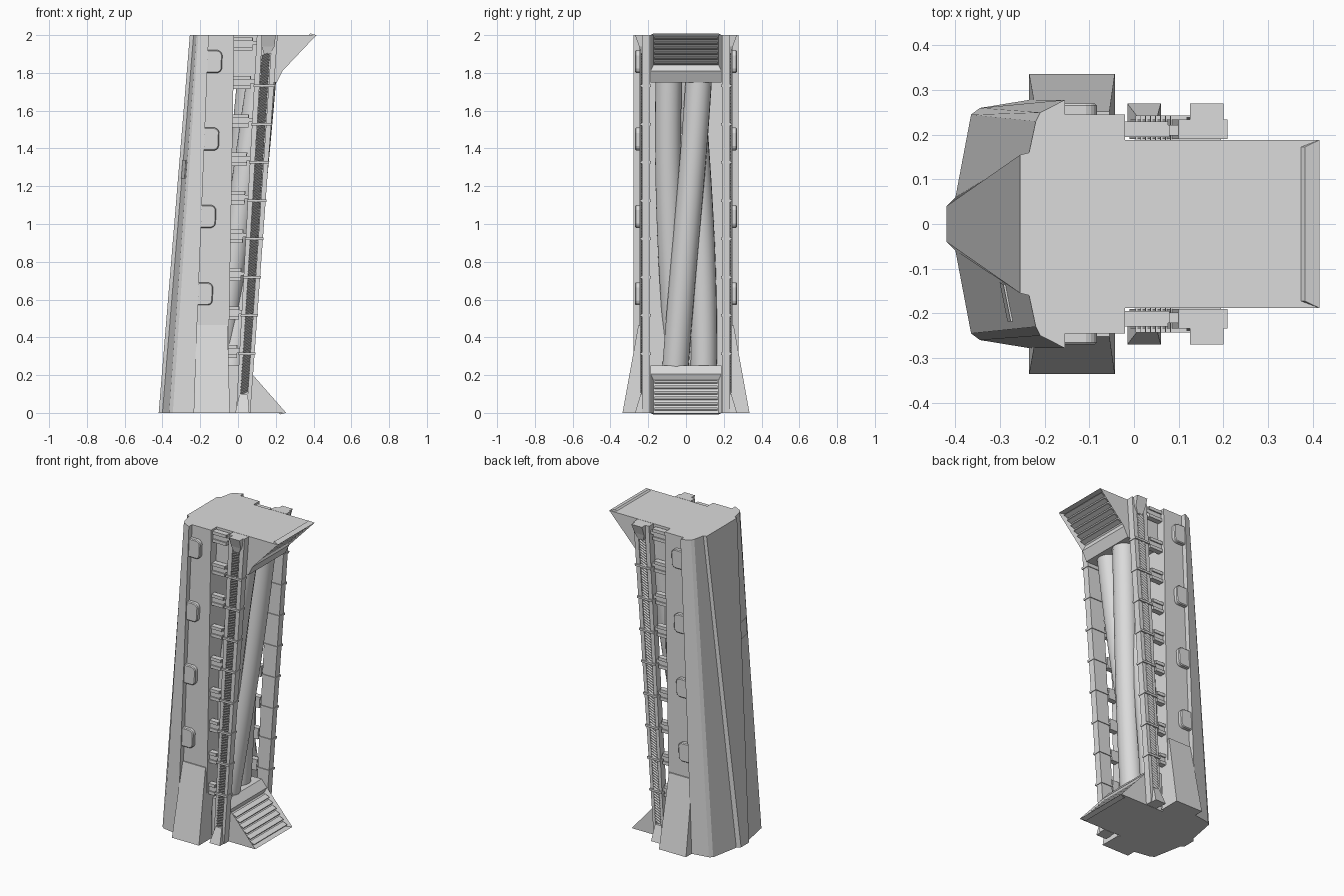
import bpy
import bmesh
import math
from mathutils import Vector

cube = bpy.data.objects.get("Cube")
if cube:
    bpy.data.objects.remove(cube)

# One plain gray for the whole model
SHADE = (.71, .71, .71, 1)
GRAY = bpy.data.materials.new("light gray")
GRAY.use_nodes = True
GRAY.diffuse_color = SHADE
GRAY.node_tree.nodes["Principled BSDF"].inputs["Base Color"].default_value = SHADE


def finish(name, bm, mirror=False, bevel=0):
    bmesh.ops.recalc_face_normals(bm, faces=bm.faces)
    mesh = bpy.data.meshes.new(name)
    bm.to_mesh(mesh)
    bm.free()
    mesh.materials.append(GRAY)
    ob = bpy.data.objects.new(name, mesh)
    bpy.context.collection.objects.link(ob)
    if bevel:
        mod = ob.modifiers.new("Bevel", "BEVEL")
        mod.width = bevel
        mod.segments = 1
    if mirror:
        mod = ob.modifiers.new("Mirror", "MIRROR")
        mod.use_axis = (False, True, False)


def bridge(bm, ring_a, ring_b):
    """Closed solid between two matching rings of points."""
    a = [bm.verts.new(p) for p in ring_a]
    b = [bm.verts.new(p) for p in ring_b]
    bm.faces.new(a)
    bm.faces.new(b)
    for i in range(len(a)):
        j = (i + 1) % len(a)
        bm.faces.new((a[i], a[j], b[j], b[i]))


def bar(bm, z0, z1, xs0, xs1, ys0, ys1=None):
    """Leaning block: x and y ranges at its bottom and its top."""
    ys1 = ys1 or ys0

    def ring(z, x, y):
        return [(x[0], y[0], z), (x[1], y[0], z), (x[1], y[1], z), (x[0], y[1], z)]
    bridge(bm, ring(z0, xs0, ys0), ring(z1, xs1, ys1))


def prism(bm, points, y0, y1):
    bridge(bm, [(x, y0, z) for x, z in points], [(x, y1, z) for x, z in points])


def lerp(a, b, t):
    return a + (b - a) * t


# Faceted main hull, tapering from a narrow prow below to a wide one above
low = [(-.42, .04), (-.40, .06), (-.365, .245), (-.345, .26), (-.235, .278), (-.235, .245), (-.055, .245)]
high = [(-.255, .155), (-.235, .16), (-.22, .23), (-.21, .25), (-.155, .278), (-.155, .245), (-.02, .245)]


def section(half, z):
    return [(x, y, z) for x, y in half] + [(x, -y, z) for x, y in reversed(half)]


bm = bmesh.new()
bridge(bm, section(low, 0), section(high, 2))
finish("main_hull", bm)


# Thin hatch on one prow facet
def facet_strip(z, off):
    p = [Vector(low[i]).lerp(Vector(high[i]), z / 2) for i in (1, 2)]
    return [(v.x - off, -v.y, z) for v in (p[0].lerp(p[1], .08), p[0].lerp(p[1], .85))]


bm = bmesh.new()
bridge(bm, facet_strip(1.24, .005) + facet_strip(1.24, -.004)[::-1],
       facet_strip(1.34, .005) + facet_strip(1.34, -.004)[::-1])
finish("prow_hatch", bm)

# Rounded side tabs along the hull edge
bm = bmesh.new()
for i in range(4):
    z = .57 + .41 * i
    left, right = lerp(-.235, -.155, z / 2) - .01, -.135 + .0165 * i
    c = .022
    prism(bm, [(left, z), (right - c, z), (right - c * .3, z + c * .3), (right, z + c),
               (right + .003, z + .12 - c), (right - c * .3, z + .12 - c * .3),
               (right - c, z + .12), (left, z + .12)], .235, .27)
finish("side_tabs", bm, mirror=True, bevel=.005)

# Flared feet at the bottom of the hull
bm = bmesh.new()
bar(bm, 0, .465, (-.235, -.043), (-.22, -.055), (.2, .336), (.2, .252))
finish("flared_feet", bm, mirror=True)


# Vent housings with a recessed opening and slanted louvers
def vent(name, outline, a, b, tilt):
    bm = bmesh.new()
    prism(bm, outline, -.188, .188)
    bmesh.ops.recalc_face_normals(bm, faces=bm.faces)
    bm.normal_update()
    start, end = Vector((a[0], 0, a[1])), Vector((b[0], 0, b[1]))
    mid = (start + end) / 2
    face = min(bm.faces, key=lambda f: (f.calc_center_median() - mid).length)
    n = face.normal.copy()
    bmesh.ops.inset_individual(bm, faces=[face], thickness=.022, depth=-.03)
    finish(name + "_housing", bm)
    d = (end - start).normalized()
    length = (end - start).length - .044
    across = (d + n * tilt).normalized()
    thick = across.cross(Vector((0, 1, 0))) * .003
    w = across * length / 14
    bm = bmesh.new()
    for i in range(6):
        c = start + d * (.022 + length * (i + .5) / 6) - n * .016
        prism(bm, [(p.x, p.z) for p in (c - w - thick, c + w - thick, c + w + thick, c - w + thick)],
              -.168, .168)
    finish(name + "_louvers", bm)


vent("top_vent", [(-.1, 2), (.415, 2), (.235, 1.81), (.205, 1.75), (-.1, 1.75)],
     (.235, 1.81), (.415, 2), .5)
vent("bottom_vent", [(-.1, 0), (.255, 0), (.075, .205), (.036, .25), (-.1, .25)],
     (.255, 0), (.075, .205), -.5)


# Leaning side rails
def rail_span(z, grow=0.0):
    return (-.01 + .055 * z - grow, .065 + .0725 * z + grow)


def flange(z, outer):
    left, right = rail_span(z)
    w = (right - left) * .27
    return (right - w, right) if outer else (left, left + w)


bm = bmesh.new()
bar(bm, 0, 2, rail_span(0), rail_span(2), (.19, .226))
for outer in (False, True):
    bar(bm, 0, 2, flange(0, outer), flange(2, outer), (.22, .234))
finish("side_rails", bm, mirror=True)

# Toothed strip inside each rail
bm = bmesh.new()
pitch = .017
for i in range(106):
    z = .09 + pitch * i
    mid = sum(rail_span(z)) / 2
    rings = []
    for x, dz in ((mid - .021, 0), (mid + .021, .02)):
        rings.append([(x, .222, z + dz), (x, .24, z + dz + pitch * .9), (x, .222, z + dz + pitch)])
    bridge(bm, *rings)
finish("toothed_strips", bm, mirror=True)

# Clamps around the rails
bm = bmesh.new()
for i in range(8):
    z = .307 + .2025 * i
    bar(bm, z, z + .013, rail_span(z, .004), rail_span(z + .013, .004), (.185, .243))
finish("rail_clamps", bm, mirror=True)

# Brackets, each a block with a raised lip, linked to the rail
bm = bmesh.new()
for i in range(9):
    z = .29 + .2035 * i
    left = lerp(-.055, -.02, z / 2) - .02
    right = lerp(-.02, .08, z / 2)
    rail = rail_span(z)[0] + .01
    bar(bm, z, z + .07, (left, right), (left, right + .004), (.195, .222))
    for lip in (0, .05):
        bar(bm, z + lip, z + lip + .02, (left, right), (left, right), (.21, .23))
    bar(bm, z + .03, z + .05, (right - .01, rail), (right - .01, rail), (.198, .222))
finish("rail_brackets", bm, mirror=True)

# Flared end caps of the rails
bm = bmesh.new()
bar(bm, 1.9, 1.94, (.137, .172), (.125, .193), (.22, .238), (.22, .248))
bar(bm, 1.94, 2, (.125, .193), (.125, .2), (.22, .248), (.22, .27))
bar(bm, 0, .1, (-.015, .06), (.008, .052), (.22, .27), (.22, .24))
finish("rail_end_caps", bm, mirror=True)

# Three twisted cables between the vents
for k, name in enumerate(("front_cable", "left_cable", "right_cable")):
    data = bpy.data.curves.new(name, "CURVE")
    data.dimensions = "3D"
    data.bevel_depth = .07
    data.bevel_resolution = 6
    data.use_fill_caps = True
    spline = data.splines.new("POLY")
    count = 17
    spline.points.add(count - 1)
    for i, p in enumerate(spline.points):
        t = i / (count - 1)
        z = lerp(.2, 1.85, t)
        angle = math.radians(lerp(-38, 50, t) + 120 * k)
        p.co = (-.09 + .11 * z + .04 * math.cos(angle), .095 * math.sin(angle), z, 1)
    data.materials.append(GRAY)
    ob = bpy.data.objects.new(name, data)
    bpy.context.collection.objects.link(ob)
    bpy.ops.object.select_all(action="DESELECT")
    ob.select_set(True)
    bpy.context.view_layer.objects.active = ob
    bpy.ops.object.convert(target="MESH")
    bpy.ops.object.shade_smooth_by_angle()
